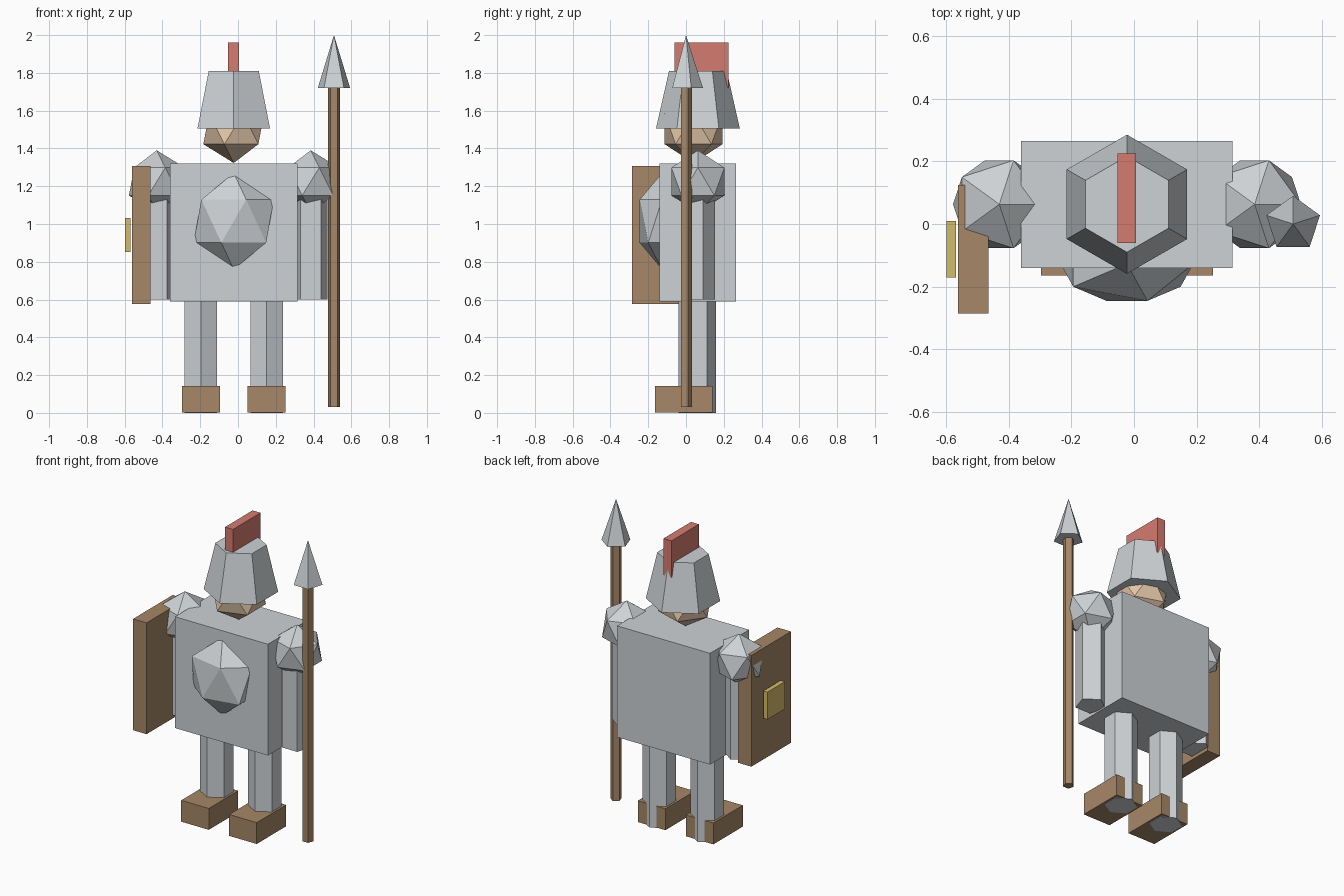
import bpy

cube = bpy.data.objects.get("Cube")
if cube:
    bpy.data.objects.remove(cube, do_unlink=True)


def material(name, r, g, b):
    def linear(v):
        v /= 255
        return v / 12.92 if v < 0.04 else ((v + 0.055) / 1.055) ** 2.4
    colour = (linear(r), linear(g), linear(b), 1)
    mat = bpy.data.materials.new(name)
    mat.use_nodes = True
    mat.diffuse_color = colour
    mat.node_tree.nodes["Principled BSDF"].inputs["Base Color"].default_value = colour
    return mat


steel = material("steel_grey", 205, 210, 213)
leather = material("brown", 166, 135, 103)
red = material("crest_red", 213, 124, 112)
gold = material("gold", 212, 188, 106)
skin = material("skin", 226, 198, 168)


def finish(name, mat, scale=(1, 1, 1)):
    obj = bpy.context.object
    obj.name = name
    obj.scale = scale
    bpy.ops.object.transform_apply(location=False, rotation=False, scale=True)
    obj.data.materials.append(mat)
    return obj


def box(name, mat, xs, ys, zs):
    spans = (xs, ys, zs)
    bpy.ops.mesh.primitive_cube_add(size=1, location=[(a + b) / 2 for a, b in spans])
    return finish(name, mat, [b - a for a, b in spans])


def prism(name, mat, sides, x, y, zs, r_bottom, r_top):
    bpy.ops.mesh.primitive_cone_add(vertices=sides, radius1=r_bottom, radius2=r_top,
                                    depth=zs[1] - zs[0], location=(x, y, sum(zs) / 2))
    return finish(name, mat)


def gem(name, mat, centre, radii):
    bpy.ops.mesh.primitive_ico_sphere_add(subdivisions=1, radius=1, location=centre)
    return finish(name, mat, radii)


MID = -0.0225  # centre line of the body

# Body
box("torso", steel, (-0.36, 0.315), (-0.14, 0.265), (0.59, 1.32))
gem("chest_boss", steel, (MID, -0.127, 1.015), (0.237, 0.139, 0.255))

# Limbs, one set per side
for side, s in (("left", 1), ("right", -1)):
    leg_x, arm_x = MID + s * 0.174, MID + s * 0.4075
    prism(side + "_leg", steel, 6, leg_x, 0.06, (0, 0.65), 0.1, 0.1)
    box(side + "_boot", leather, (leg_x - 0.1, leg_x + 0.1), (-0.165, 0.14), (0.002, 0.142))
    prism(side + "_arm", steel, 5, arm_x, 0.06, (0.6, 1.2), 0.094, 0.094)
    gem(side + "_pauldron", steel, (arm_x, 0.063, 1.225), (0.165, 0.165, 0.165))

# Head and helmet
gem("head", skin, (MID, 0.04, 1.503), (0.18, 0.18, 0.18))
prism("helmet", steel, 6, MID, 0.063, (1.505, 1.81), 0.222, 0.153)
box("helmet_crest", red, (-0.052, 0.006), (-0.06, 0.225), (1.72, 1.96))

# Spear
prism("spear_shaft", leather, 5, 0.508, 0, (0.03, 1.73), 0.033, 0.033)
prism("spear_head", steel, 5, 0.508, 0, (1.72, 2.0), 0.09, 0)

# Shield
box("shield", leather, (-0.562, -0.464), (-0.285, 0.125), (0.577, 1.307))
box("shield_emblem", gold, (-0.598, -0.568), (-0.17, 0.01), (0.852, 1.032))
